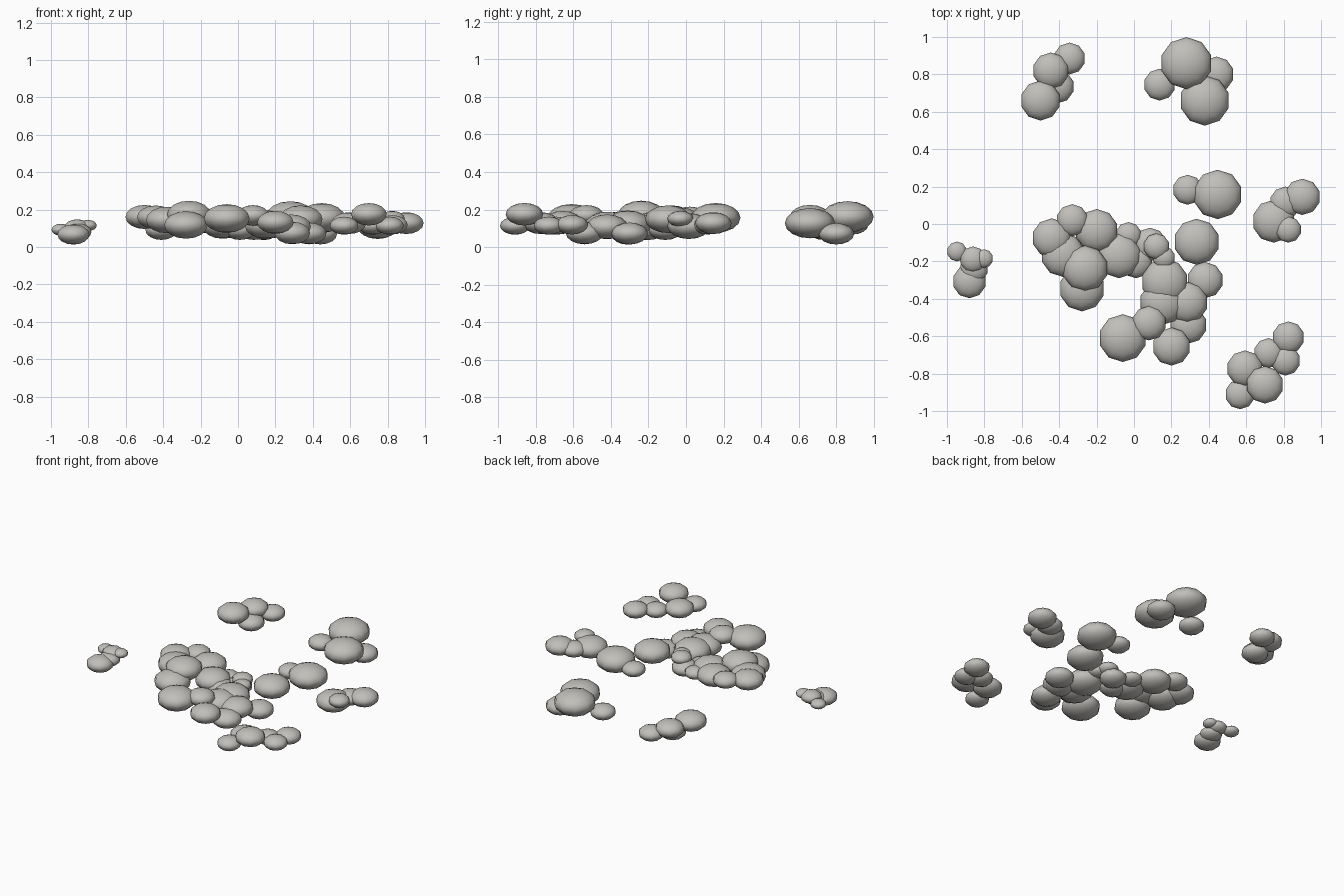
import bpy

# One flat warm grey for all the cloud
grey = bpy.data.materials.new("cloud grey")
grey.diffuse_color = (.53, .52, .49, 1)

SQUASH = .6               # puffs are flattened spheres
# Offsets for puffs sitting below or above the usual level
LOW, DIP, RISE, HIGH = -.055, -.03, .025, .045

# Each puff: x, y, radius, optional height offset
CLOUDS = {
    "back_left_cloud": [(-.345, .885, .085), (-.445, .82, .097, RISE),
                        (-.41, .735, .09, DIP), (-.5, .66, .107, RISE)],
    "back_cloud": [(.28, .86, .139), (.378, .66, .134, DIP),
                   (.44, .8, .095, LOW), (.137, .745, .085, DIP)],
    "right_middle_cloud": [(.287, .183, .08, RISE), (.447, .158, .132)],
    "right_cloud": [(.9, .145, .097), (.81, .115, .085),
                    (.747, .015, .115, DIP), (.825, -.03, .07, HIGH)],
    "front_right_cloud": [(.825, -.607, .086), (.72, -.69, .08),
                          (.81, -.73, .08), (.593, -.773, .097),
                          (.7, -.86, .1, HIGH), (.567, -.91, .08)],
    "left_cloud": [(-.947, -.147, .053), (-.803, -.185, .05, RISE),
                   (-.86, -.19, .07), (-.855, -.24, .075, DIP),
                   (-.88, -.307, .09, LOW)],
    "main_cloud_left": [(-.33, .02, .086, HIGH), (-.44, -.075, .105, RISE),
                        (-.2, -.035, .115), (-.38, -.165, .118),
                        (-.262, -.238, .123, RISE), (-.278, -.345, .122, DIP)],
    "main_cloud_middle": [(-.08, -.17, .12, DIP), (-.03, -.06, .07),
                          (.01, -.2, .09, DIP), (.085, -.11, .09, DIP),
                          (.12, -.12, .07, HIGH), (.16, -.18, .06, HIGH)],
    "main_cloud_right": [(.335, -.095, .123), (.38, -.3, .097, LOW),
                         (.165, -.31, .125, DIP), (.15, -.42, .12, DIP),
                         (.285, -.42, .11, DIP), (.29, -.54, .1, LOW),
                         (.2, -.655, .102), (.08, -.53, .092, HIGH),
                         (-.06, -.61, .128)],
}


def add_puff(name, x, y, r, lift=0):
    z = .05 + .8 * r + lift      # larger puffs are centred higher
    bpy.ops.mesh.primitive_uv_sphere_add(segments=10, ring_count=8, radius=r, location=(x, y, z))
    puff = bpy.context.object
    puff.name = name
    puff.scale.z = SQUASH
    puff.data.materials.append(grey)
    bpy.ops.object.shade_smooth()


for cloud, puffs in CLOUDS.items():
    for i, spec in enumerate(puffs):
        add_puff(f"{cloud}_puff_{i}", *spec)
